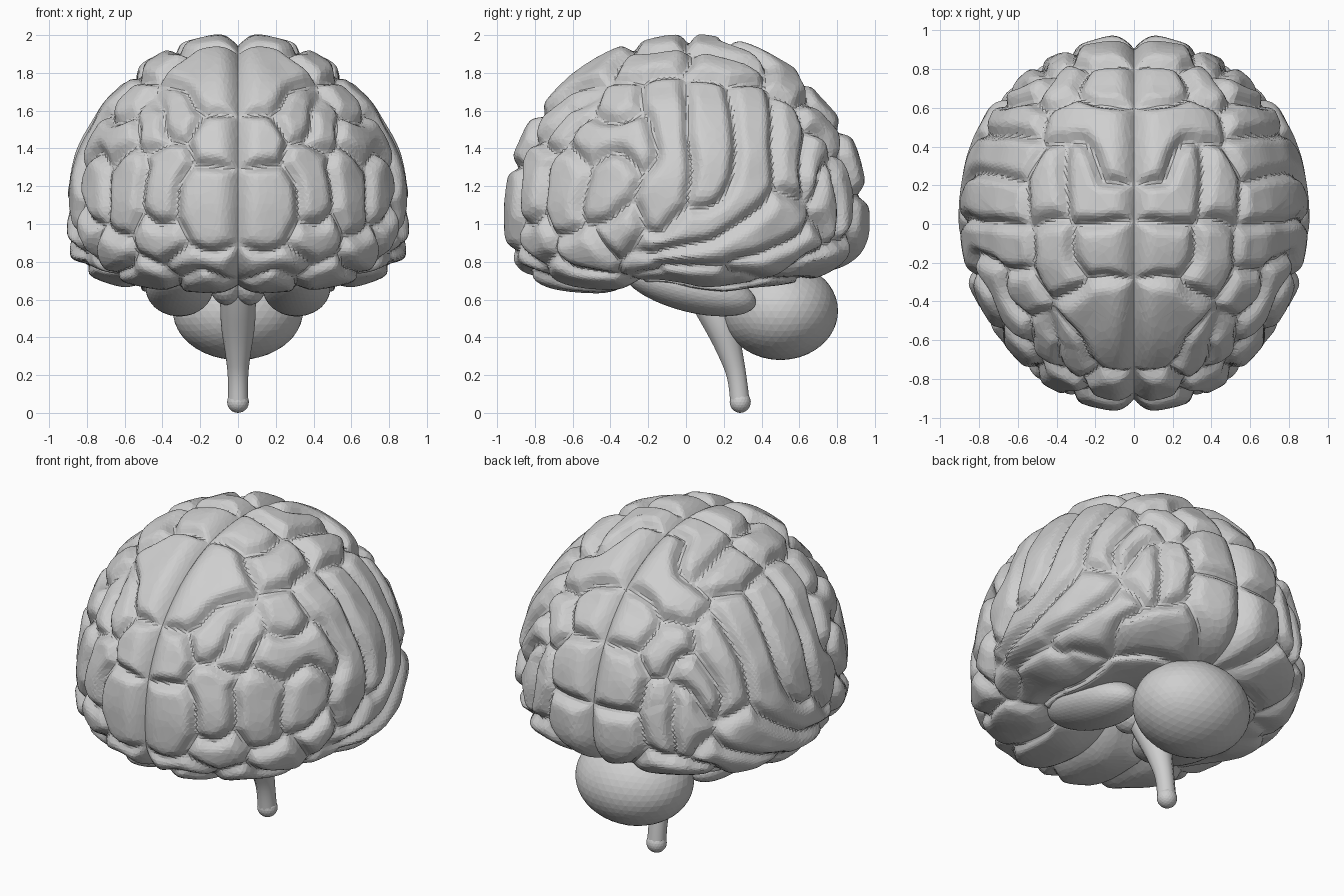
import bpy, bmesh, math, random
from mathutils import Vector, Matrix, noise
from mathutils.kdtree import KDTree

random.seed(4)
if "Cube" in bpy.data.objects:
    bpy.data.objects.remove(bpy.data.objects["Cube"])

grey = bpy.data.materials.new("matte_grey")
grey.use_nodes = True
colour = (.62, .62, .62, 1)
grey.diffuse_color = colour
grey.node_tree.nodes["Principled BSDF"].inputs["Base Color"].default_value = colour

CENTRE = Vector((0, 0, 1.05))
SEMI = Vector((.915, .975, .962))
FLOOR = .435         # depth of the flattened underside below the centre
gyri = []            # (lobe name, search tree, height offset)


def add_object(name, bm):
    mesh = bpy.data.meshes.new(name)
    bm.to_mesh(mesh)
    bm.free()
    mesh.materials.append(grey)
    obj = bpy.data.objects.new(name, mesh)
    bpy.context.collection.objects.link(obj)
    return obj


def add_mirror(obj):
    mirror = obj.modifiers.new("mirror", "MIRROR")
    mirror.merge_threshold = .002


def surface(direction):
    """Offset from the centre to the smooth outer form: domed above, flat below."""
    d = direction.normalized()
    flat = math.hypot(d.x / SEMI.x, d.y / SEMI.y)
    n, height = (2, SEMI.z) if d.z > 0 else (3.5, FLOOR)
    p = d * (flat ** n + (abs(d.z) / height) ** n) ** (-1 / n)
    p.x *= 1 + .05 * p.y
    if p.z < 0:        # notch ahead of the temporal lobe, and a rise at the back
        p.z *= 1 - .13 * math.exp(-((p.y + .15) / .2) ** 2) - .22 * max(0, p.y - .2)
    return p


def locate(side, a, b):
    """Place a point on the form from its two coordinates on one side."""
    axis, sign = {"side": (0, 1), "front": (1, -1), "back": (1, 1),
                  "top": (2, 1), "under": (2, -1)}[side]
    known = [a, b]
    known.insert(axis, 0)
    p = Vector(known)
    if axis != 2:
        p -= CENTRE
        p[axis] = 0
    size = SEMI.copy()
    if side == "under":
        size.z = FLOOR
    rest = 1 - sum((p[i] / size[i]) ** 2 for i in range(3))
    p[axis] = sign * size[axis] * math.sqrt(max(.02, rest))
    return surface(p)


def gyrus(lobe, side, *path):
    """Register one fold as a winding path of sample points."""
    points = [locate(side, *p) for p in path]
    samples = [points[0]]
    for start, end in zip(points, points[1:]):
        samples += [surface(start.lerp(end, i / 20)) for i in range(1, 21)]
    tree = KDTree(len(samples))
    for i, p in enumerate(samples):
        tree.insert(p, i)
    tree.balance()
    gyri.append((lobe, tree, random.uniform(-.01, .006)))


# Frontal lobe folds
F = "frontal_lobe"
gyrus(F, "side", (-.11, 1.7), (-.12, 1.3), (-.16, .96))
gyrus(F, "side", (-.36, 1.68), (-.36, 1.6))
gyrus(F, "side", (-.55, 1.45), (-.3, 1.5), (-.24, 1.38))
gyrus(F, "side", (-.38, 1.27), (-.44, 1.08))
gyrus(F, "side", (-.65, 1.3), (-.66, 1))
gyrus(F, "side", (-.62, 1.62), (-.7, 1.5))
gyrus(F, "side", (-.33, .96), (-.4, .93))
gyrus(F, "side", (-.65, .84), (-.5, .85))
gyrus(F, "front", (.14, 1.45), (.14, 1.44))
gyrus(F, "front", (.14, 1.18), (.26, 1.14), (.2, .95))
gyrus(F, "front", (.42, 1.36), (.47, 1.1))
gyrus(F, "front", (.4, 1.66), (.38, 1.55))
gyrus(F, "front", (.1, .74), (.3, .78))
gyrus(F, "front", (.4, .9), (.55, .92))
gyrus(F, "top", (.14, -.13), (.24, -.13))
gyrus(F, "top", (.44, -.1), (.42, -.27))
gyrus(F, "top", (.15, -.42), (.28, -.5), (.15, -.66))
gyrus(F, "under", (.16, -.7), (.16, -.35))
gyrus(F, "under", (.45, -.6), (.45, -.4))

# Parietal lobe folds
P = "parietal_lobe"
gyrus(P, "side", (.13, 1.7), (.15, 1.4), (.13, 1.17))
gyrus(P, "side", (.56, 1.6), (.58, 1.4), (.6, 1.22))
gyrus(P, "side", (.73, 1.45), (.71, 1.25))
gyrus(P, "top", (.14, .12), (.25, .14), (.28, .3))
gyrus(P, "top", (.47, .12), (.45, .28))
gyrus(P, "top", (.1, .36), (.16, .54), (.4, .58))

# Temporal lobe folds
T = "temporal_lobe"
gyrus(T, "side", (-.2, .84), (.1, .96), (.34, 1.15), (.4, 1.4), (.36, 1.68))
gyrus(T, "side", (-.22, .74), (.2, .82), (.45, .97), (.58, 1.05))
gyrus(T, "side", (.3, .71), (.55, .76), (.72, .84))
gyrus(T, "under", (.62, -.1), (.62, .25))
gyrus(T, "under", (.3, -.1), (.3, .35))

# Occipital lobe folds
C = "occipital_lobe"
gyrus(C, "side", (.8, 1.25), (.79, .92))
gyrus(C, "back", (.14, 1.68), (.16, 1.62))
gyrus(C, "back", (.42, 1.62), (.36, 1.5))
gyrus(C, "back", (.15, 1.4), (.17, 1.28))
gyrus(C, "back", (.18, 1.05), (.2, .85))
gyrus(C, "back", (.42, 1.25), (.42, .95))
gyrus(C, "under", (.3, .75), (.5, .55))

# Fold the left hemisphere: each point sinks towards the nearest groove
bm = bmesh.new()
bmesh.ops.create_icosphere(bm, subdivisions=7, radius=1)
bmesh.ops.bisect_plane(bm, geom=bm.verts[:] + bm.edges[:] + bm.faces[:],
                       plane_co=(0, 0, 0), plane_no=(1, 0, 0), clear_inner=True)
owner = {}
bm.verts.index_update()
for v in bm.verts:
    p = surface(v.co)
    probe = p + noise.noise_vector(p * 3.5) * .035
    ranked = sorted((tree.find(probe)[2], i) for i, (_, tree, _) in enumerate(gyri))
    first, second = ranked[0], ranked[1]
    lobe, _, lift = gyri[first[1]]
    owner[v.index] = lobe
    gap = min(second[0] - first[0], 1.2 * abs(p.x))
    sunk = max(0, 1 - gap / .14)
    swell = (lift + .015 * noise.noise(p * 5)) * (1 - sunk)
    v.co = CENTRE + p - p.normalized() * (.07 * sunk ** 2 - swell)
    if v.co.z < .9:    # hollow around the stem
        v.co.z += .2 * math.exp(-(p.x / .28) ** 2 - ((p.y - .08) / .3) ** 2)
    if p.x < .0001:
        v.co.x = 0

# Round off the grooves
inner = [v for v in bm.verts if v.co.x > .0001]
for _ in range(2):
    bmesh.ops.smooth_vert(bm, verts=inner, factor=.5,
                          use_axis_x=True, use_axis_y=True, use_axis_z=True)

# Separate the lobes and give each a wall running inward along its border
bm.faces.index_update()
face_lobe = [owner[f.verts[0].index] for f in bm.faces]
for lobe in (F, P, T, C):
    part = bm.copy()
    part.faces.ensure_lookup_table()
    unwanted = [f for f, name in zip(part.faces, face_lobe) if name != lobe]
    bmesh.ops.delete(part, geom=unwanted, context="FACES")
    border = [e for e in part.edges
              if e.is_boundary and max(v.co.x for v in e.verts) > .0001]
    wall = bmesh.ops.extrude_edge_only(part, edges=border)["geom"]
    for v in wall:
        if isinstance(v, bmesh.types.BMVert):
            v.co = CENTRE + (v.co - CENTRE) * .95
    obj = add_object(lobe, part)
    add_mirror(obj)
    facets = obj.modifiers.new("facets", "DECIMATE")
    facets.ratio = .4
bm.free()


def ellipsoid(name, centre, size, tilt=0, detail=4):
    ball = bmesh.new()
    matrix = (Matrix.Translation(centre) @ Matrix.Rotation(tilt, 4, "X")
              @ Matrix.Diagonal((*size, 1)))
    bmesh.ops.create_icosphere(ball, subdivisions=detail, radius=1, matrix=matrix)
    return add_object(name, ball)


# Cerebellum and the inner lobes on the underside
ellipsoid("cerebellum", (0, .5, .54), (.345, .305, .26))
add_mirror(ellipsoid("inner_temporal_lobe", (.31, .02, .665), (.18, .36, .13), -.25))
add_mirror(ellipsoid("pons", (.06, .06, .68), (.09, .13, .11), 0, 3))

# Brain stem: tapering tube with a rounded end
stem = bpy.data.curves.new("brain_stem", "CURVE")
stem.dimensions = "3D"
stem.bevel_depth = 1
stem.bevel_resolution = 3
stem.resolution_u = 4
stem.use_fill_caps = True
spline = stem.splines.new("NURBS")
route = [(.04, .76, .1), (.1, .62, .095), (.19, .46, .092),
         (.235, .32, .068), (.275, .18, .05), (.285, .06, .054)]
spline.points.add(len(route) - 1)
for point, (y, z, radius) in zip(spline.points, route):
    point.co = (0, y, z, 1)
    point.radius = radius
spline.use_endpoint_u = True
spline.order_u = 3
stem.materials.append(grey)
bpy.context.collection.objects.link(bpy.data.objects.new("brain_stem", stem))
ellipsoid("stem_tip", (0, .287, .058), (.058, .056, .058), 0, 3)
